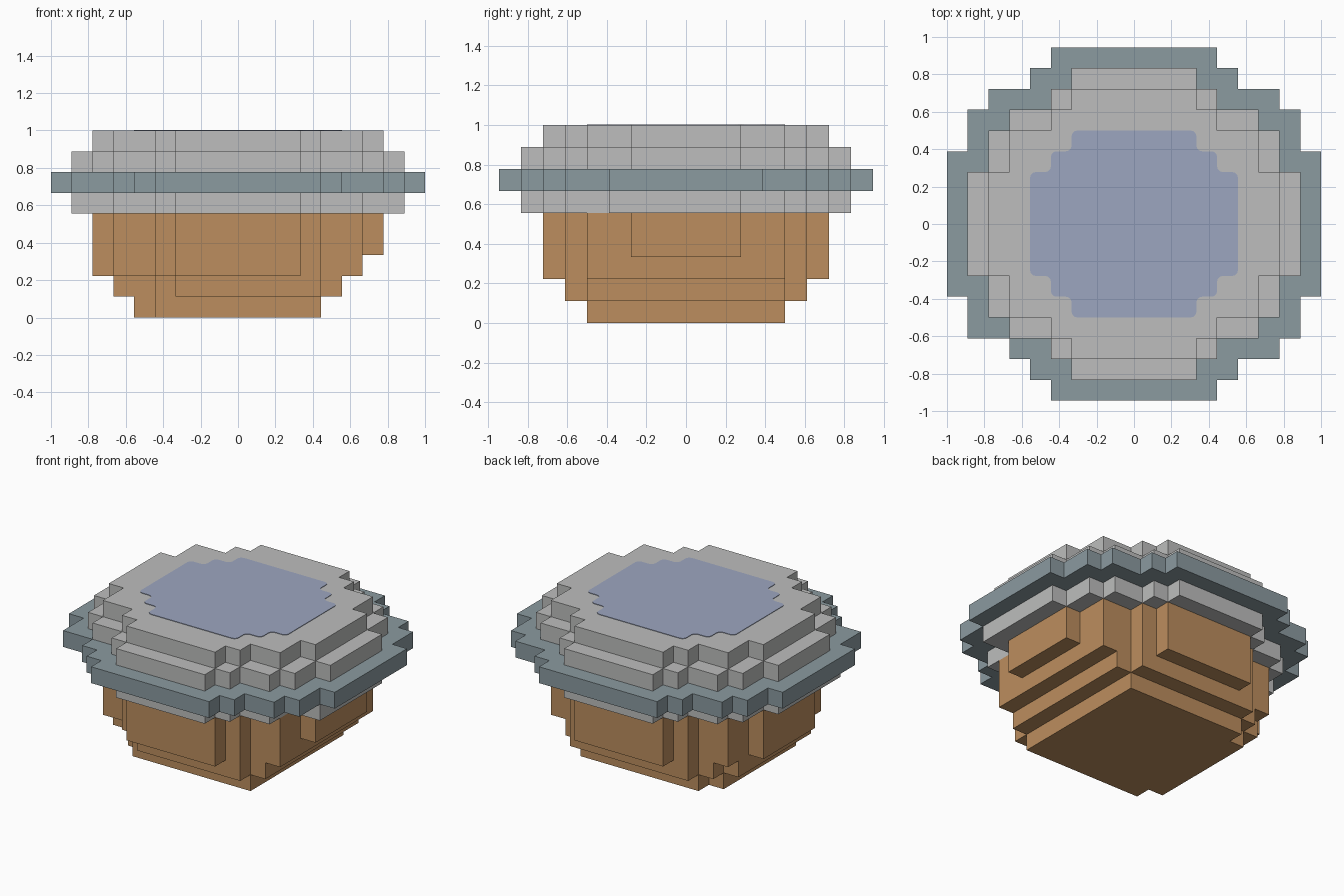
import bpy
import bmesh

cube = bpy.data.objects.get("Cube")
if cube:
    bpy.data.objects.remove(cube, do_unlink=True)

U = 1 / 9  # size of one block


def material(name, rgb):
    m = bpy.data.materials.new(name)
    m.use_nodes = True
    m.diffuse_color = (*rgb, 1)
    m.node_tree.nodes["Principled BSDF"].inputs["Base Color"].default_value = (*rgb, 1)
    return m


light_stone = material("light stone", (0.51, 0.515, 0.51))
blue_stone = material("blue grey stone", (0.258, 0.325, 0.352))
wood = material("warm wood", (0.503, 0.27, 0.112))
water = material("pale blue water", (0.335, 0.38, 0.53))


def slab(name, rows, y_start, z0, z1, mat, corner=0.0):
    """Stepped slab: rows run front to back as (y_end, x_left, x_right), in blocks."""
    right, left, y = [], [], y_start
    for y_end, x0, x1 in rows:
        right += [(x1, y), (x1, y_end)]
        left += [(x0, y), (x0, y_end)]
        y = y_end
    bm = bmesh.new()
    verts = []
    for x, y in right + left[::-1]:
        verts.append(bm.verts.new((x * U, y * U, z0 * U)))
    base = bm.faces.new(verts)
    if corner:
        bmesh.ops.bevel(bm, geom=bm.verts[:], offset=corner, segments=3,
                        profile=0.5, affect='VERTICES')
        base = max(bm.faces, key=lambda f: f.calc_area())
    top = bmesh.ops.extrude_face_region(bm, geom=[base], use_keep_orig=True)["geom"]
    for v in top:
        if isinstance(v, bmesh.types.BMVert):
            v.co.z = z1 * U
    bmesh.ops.recalc_face_normals(bm, faces=bm.faces[:])
    me = bpy.data.meshes.new(name)
    bm.to_mesh(me)
    bm.free()
    me.materials.append(mat)
    ob = bpy.data.objects.new(name, me)
    bpy.context.collection.objects.link(ob)
    return ob


def mirrored(half):
    """Symmetric rows from (half depth, half width) pairs, narrow end first."""
    front = [(-half[i + 1][0], -w, w) for i, (d, w) in enumerate(half[:-1])]
    middle = [(half[-1][0], -half[-1][1], half[-1][1])]
    back = [(d, -w, w) for d, w in reversed(half[:-1])]
    return front + middle + back


# Wooden base, widening upward
slab("base_foot", [(-3.5, -4, 4), (3.5, -5, 4), (4.5, -4, 4)], -4.5, 0, 1, wood)
slab("base_step", [(-4.5, -3, 4), (-3.5, -4, 5), (3.5, -6, 5), (4.5, -5, 5), (5.5, -4, 4)],
     -5.5, 1, 2, wood)
body_ends = [(6.5, 3), (5.5, 4), (4.5, 6)]
lower = mirrored(body_ends + [(2.5, 7)])
lower = [(y, x0, min(x1, 6)) for y, x0, x1 in lower]
slab("base_body_lower", lower, -6.5, 2, 3, wood)
slab("base_body", mirrored(body_ends + [(2.5, 7)]), -6.5, 3, 5, wood)

# Stone collar under the rim
slab("lower_collar", [(-6.5, -3, 3), (-5.5, -4, 4), (-3.5, -6, 6), (2.5, -8, 8),
                      (4.5, -7, 7), (5.5, -6, 6), (6.5, -4, 4), (7.5, -3, 3)],
     -7.5, 5, 6, light_stone)

# Wide rim, with one deeper corner step at the front
slab("rim", [(-7.5, -4, 4), (-6.5, -5, 5), (-5.5, -6, 7), (-3.5, -8, 8), (3.5, -9, 9),
             (5.5, -8, 8), (6.5, -7, 7), (7.5, -5, 5), (8.5, -4, 4)],
     -8.5, 6, 7, blue_stone)

# Stone tiers above the rim
slab("upper_collar", mirrored([(7.5, 3), (6.5, 4), (5.5, 6), (4.5, 7), (2.5, 8)]),
     -7.5, 7, 8, light_stone)
slab("top_tier", mirrored([(6.5, 3), (5.5, 4), (4.5, 6), (2.5, 7)]),
     -6.5, 8, 9, light_stone)

# Thin water surface with softened corners
slab("water_surface", mirrored([(4.5, 3), (3.5, 4), (2.5, 5)]),
     -4.5, 8.99, 9.03, water, corner=0.03)
